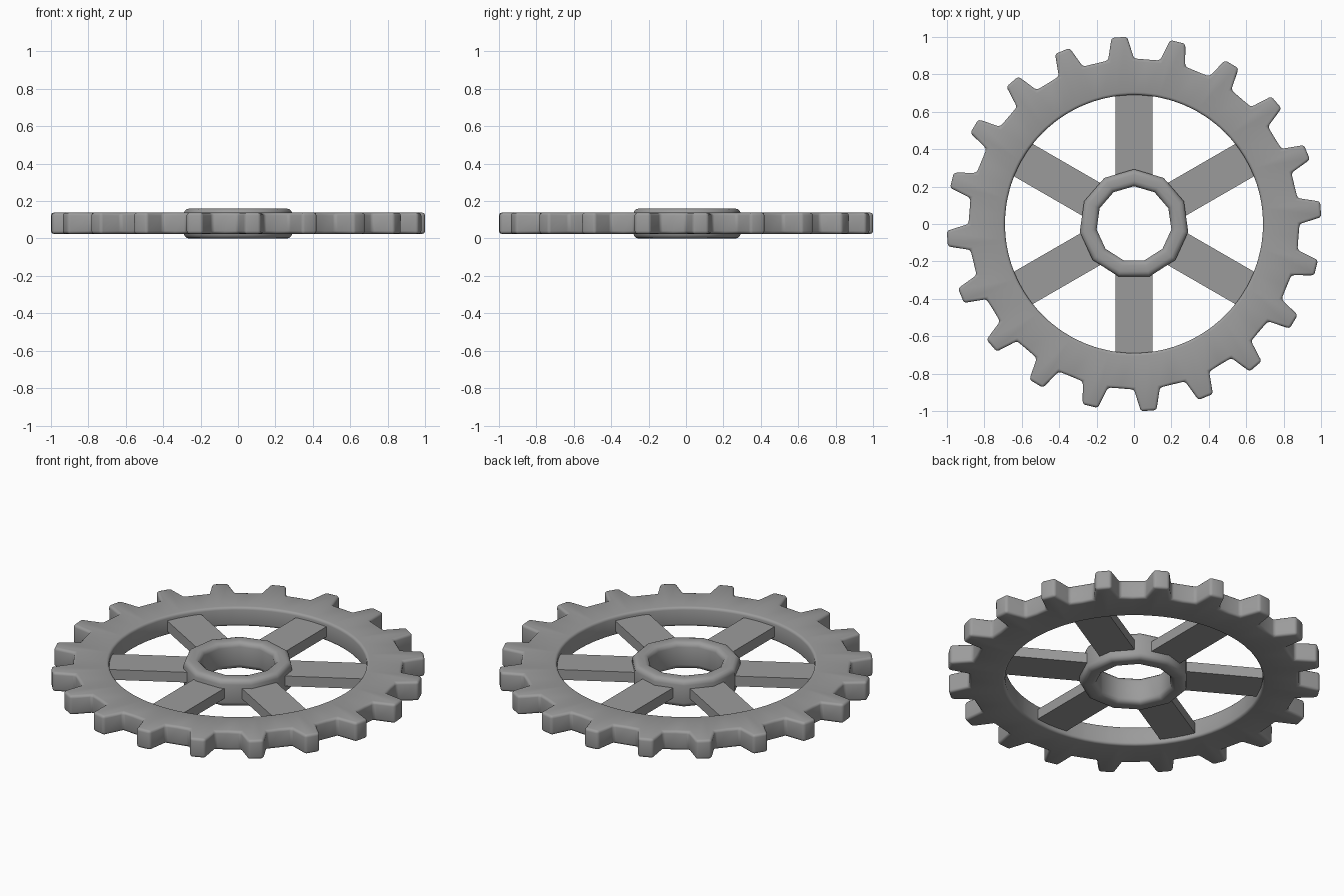
import bpy, bmesh, math
from math import radians, sin, cos

if "Cube" in bpy.data.objects:
    bpy.data.objects.remove(bpy.data.objects["Cube"])

GREY = (0.33, 0.33, 0.33, 1)
metal = bpy.data.materials.new("grey metal")
metal.use_nodes = True
metal.diffuse_color = GREY
metal.node_tree.nodes["Principled BSDF"].inputs["Base Color"].default_value = GREY


def finish(bm, name):
    bmesh.ops.recalc_face_normals(bm, faces=bm.faces)
    mesh = bpy.data.meshes.new(name)
    bm.to_mesh(mesh)
    bm.free()
    mesh.materials.append(metal)
    obj = bpy.data.objects.new(name, mesh)
    bpy.context.collection.objects.link(obj)
    bpy.ops.object.select_all(action='DESELECT')
    obj.select_set(True)
    bpy.context.view_layer.objects.active = obj
    bpy.ops.object.shade_smooth_by_angle(angle=radians(40))
    return obj


def ring(name, outline, inner_radius, z0, z1, bevel, sharp):
    """Closed ring from (angle, radius) outline points, with rounded edges."""
    bm = bmesh.new()
    loops = []
    for a, r in outline:
        c, s = cos(a), sin(a)
        loops.append([bm.verts.new((c * q, s * q, z)) for q, z in
                      ((r, z0), (r, z1), (inner_radius, z1), (inner_radius, z0))])
    for i, cur in enumerate(loops):
        nxt = loops[(i + 1) % len(loops)]
        for k in range(4):
            m = (k + 1) % 4
            bm.faces.new((cur[k], nxt[k], nxt[m], cur[m]))
    bmesh.ops.recalc_face_normals(bm, faces=bm.faces)
    edges = [e for e in bm.edges if e.calc_face_angle(0) > radians(sharp)]
    bmesh.ops.bevel(bm, geom=edges, offset=bevel, offset_type='OFFSET',
                    segments=3, profile=0.5, affect='EDGES', clamp_overlap=True)
    return finish(bm, name)


# Toothed rim: tapered teeth, slightly turned off the axis
TEETH = 20
pitch = 360 / TEETH
tooth = ((-4.5, 0.885), (-2.4, 1.002), (2.4, 1.002), (4.5, 0.885), (9, 0.882))
outline = [(radians(4.5 + t * pitch + a), r) for t in range(TEETH) for a, r in tooth]
ring("toothed_rim", outline, 0.69, 0.025, 0.138, 0.015, 25)

# Hub: faceted collar with heavily rounded rims
SIDES = 11
hub = [(math.pi / 2 + math.tau * i / SIDES, 0.293) for i in range(SIDES)]
ring("hub", hub, 0.202, 0, 0.16, 0.028, 40)

# Spokes: plain flat bars from hub to rim
bm = bmesh.new()
bmesh.ops.create_cube(bm, size=1)
for v in bm.verts:
    v.co = (0.485 + v.co.x * 0.46, v.co.y * 0.2, 0.081 + v.co.z * 0.06)
first = finish(bm, "spoke_1")
first.rotation_euler.z = radians(30)
for i in range(1, 6):
    spoke = first.copy()
    spoke.name = f"spoke_{i + 1}"
    spoke.rotation_euler.z = radians(30 + 60 * i)
    bpy.context.collection.objects.link(spoke)
